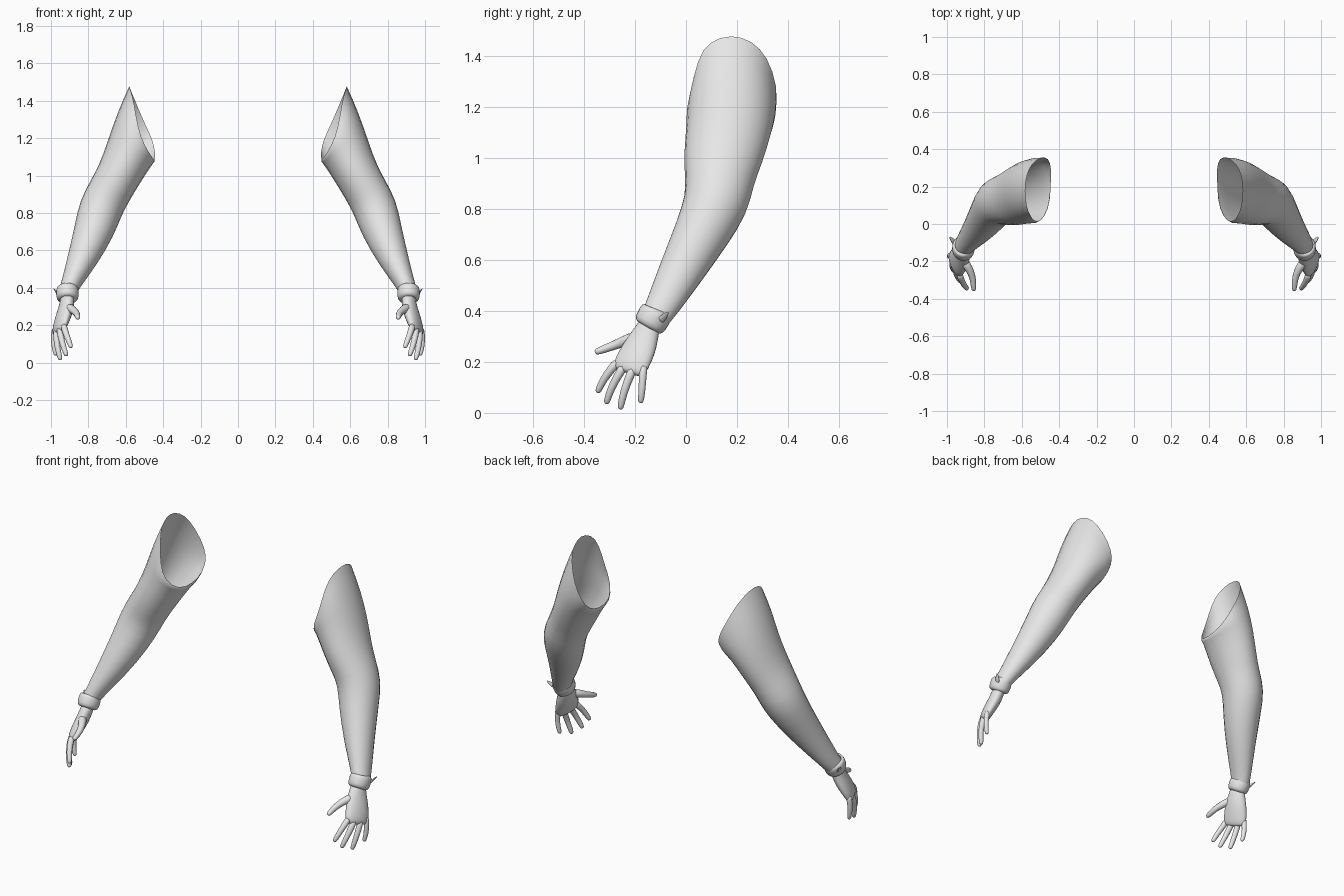
import bpy
import bmesh
import math
from mathutils import Vector

if "Cube" in bpy.data.objects:
    bpy.data.objects.remove(bpy.data.objects["Cube"])

grey = bpy.data.materials.new("light grey")
grey.diffuse_color = (0.8, 0.8, 0.8, 1)
grey.use_nodes = True
grey.node_tree.nodes["Principled BSDF"].inputs["Base Color"].default_value = grey.diffuse_color


def loft(name, sections, hint=(0, 1, 0), lead=None, cap=False, sides=12):
    """Skin elliptical sections (centre, thickness radius, width radius).
    hint is the width direction; lead is an optional free-form first ring."""
    centres = [Vector(s[0]) for s in sections]
    rings = []
    if lead:
        rings.append([Vector(p) for p in lead])
        centres.insert(0, sum(rings[0], Vector()) / len(lead))
    shift = 1 if lead else 0
    for k, (_, ru, rv) in enumerate(sections):
        i = k + shift
        t = (centres[min(i + 1, len(centres) - 1)] - centres[max(i - 1, 0)]).normalized()
        h = Vector(hint)
        v = (h - t * h.dot(t)).normalized()
        u = v.cross(t)
        ring = []
        for j in range(sides):
            a = 2 * math.pi * j / sides
            ring.append(centres[i] + u * ru * 1.03 * math.cos(a) + v * rv * 1.03 * math.sin(a))
        rings.append(ring)
    if lead:
        # Rounded shoulder ring between the armhole and the first section
        mid = [a.lerp(b, 0.5) for a, b in zip(rings[0], rings[1])]
        c = sum(mid, Vector()) / sides
        rings.insert(1, [c + (p - c) * 1.06 for p in mid])

    bm = bmesh.new()
    grid = [[bm.verts.new(p) for p in ring] for ring in rings]
    for a, b in zip(grid, grid[1:]):
        for j in range(sides):
            n = (j + 1) % sides
            bm.faces.new((a[j], a[n], b[n], b[j]))
    if cap:
        bm.faces.new(grid[0][::-1])
        bm.faces.new(grid[-1])
    for f in bm.faces:
        f.smooth = True
    mesh = bpy.data.meshes.new(name)
    bm.to_mesh(mesh)
    bm.free()
    mesh.materials.append(grey)
    ob = bpy.data.objects.new(name, mesh)
    bpy.context.collection.objects.link(ob)
    ob.modifiers.new("pair", 'MIRROR').use_mirror_merge = False
    sub = ob.modifiers.new("smooth", 'SUBSURF')
    sub.levels = sub.render_levels = 1
    return ob


def digit(name, points, r0, r1):
    """Tapered finger along points, with a rounded tip."""
    pts = [Vector(p) for p in points]
    n = len(pts) - 1
    secs = [(p, r0 + (r1 - r0) * i / n, r0 + (r1 - r0) * i / n) for i, p in enumerate(pts)]
    d = (pts[-1] - pts[-2]).normalized()
    secs.append((pts[-1] + d * r1 * 0.6, r1 * 0.75, r1 * 0.75))
    secs.append((pts[-1] + d * r1 * 0.9, r1 * 0.35, r1 * 0.35))
    loft(name, secs, hint=(0.3, 0.95, -0.1), cap=True, sides=8)


# Sleeve: slanted open armhole, bent elbow, narrow wrist
armhole = [(.445, .20, 1.085), (.442, .30, 1.12), (.455, .355, 1.19), (.50, .36, 1.28),
           (.55, .32, 1.40), (.575, .26, 1.46), (.585, .18, 1.487), (.575, .09, 1.46),
           (.555, .045, 1.39), (.535, .015, 1.25), (.50, .01, 1.16), (.455, .08, 1.09)]
loft("sleeve", [((.578, .17, 1.12), .135, .17),
                ((.638, .145, 1.0), .12, .158),
                ((.69, .13, .91), .118, .137),
                ((.735, .122, .825), .12, .13),
                ((.768, .065, .71), .11, .112),
                ((.83, -.02, .555), .083, .09),
                ((.90, -.098, .41), .05, .066),
                ((.912, -.12, .375), .048, .058)], lead=armhole)

# Cuff band with turned-in edges, and its small pointed tab
loft("cuff", [((.912, -.111, .405), .045, .05),
              ((.912, -.113, .400), .06, .067),
              ((.912, -.130, .370), .062, .067),
              ((.912, -.147, .340), .059, .064),
              ((.912, -.150, .335), .04, .045)])
loft("cuff_tab", [((.955, -.105, .355), .008, .02),
                  ((.972, -.085, .38), .006, .016),
                  ((.988, -.068, .398), .002, .004)], cap=True, sides=6)

# Palm
loft("palm", [((.912, -.135, .36), .036, .045),
              ((.913, -.152, .325), .036, .05),
              ((.925, -.175, .27), .038, .068),
              ((.943, -.20, .22), .034, .074),
              ((.956, -.222, .175), .027, .074),
              ((.960, -.230, .155), .017, .06)],
     hint=(.38, .92, -.15), cap=True)

# Thumb and fingers
digit("thumb", [(.915, -.19, .30), (.88, -.24, .282), (.86, -.29, .262), (.857, -.345, .242)], .028, .015)
digit("index_finger", [(.933, -.265, .205), (.925, -.295, .17), (.910, -.325, .13), (.895, -.343, .09)], .02, .014)
digit("middle_finger", [(.953, -.24, .19), (.950, -.265, .15), (.937, -.295, .095), (.920, -.310, .047)], .02, .014)
digit("ring_finger", [(.970, -.205, .18), (.972, -.223, .14), (.966, -.245, .08), (.952, -.256, .026)], .02, .014)
digit("little_finger", [(.978, -.165, .19), (.985, -.170, .15), (.986, -.172, .095), (.976, -.177, .05)], .018, .013)
